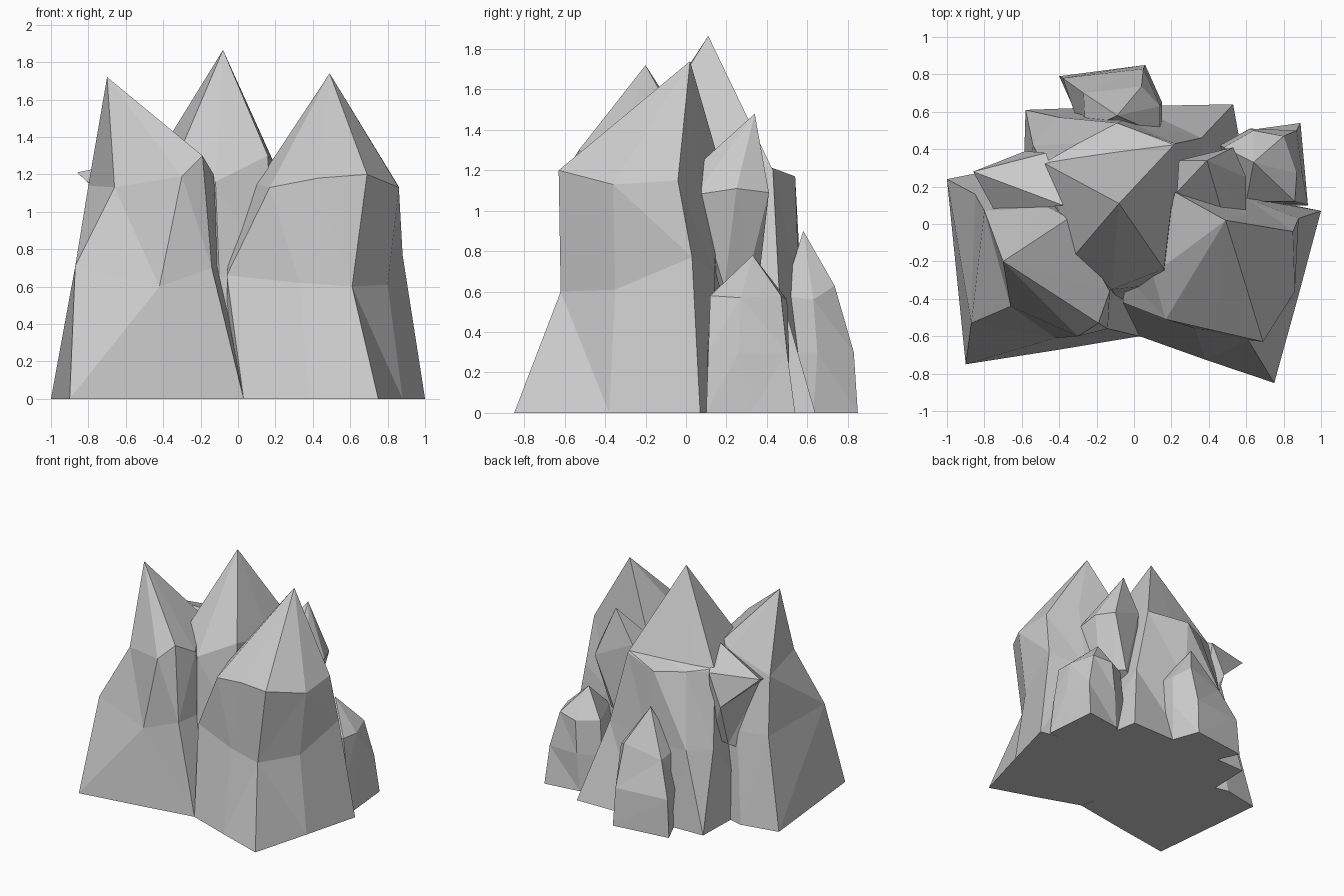
import bpy, bmesh


def rock(name, apex, *rings):
    """Faceted rock: loft equal-sized rings from bottom to top, closed by an apex."""
    bm = bmesh.new()
    loops = [[bm.verts.new(p if len(p) == 3 else (*p, 0)) for p in ring] for ring in rings]
    tip = bm.verts.new(apex)
    n = len(loops[0])
    bm.faces.new(loops[0][::-1])
    for i in range(n):
        j = (i + 1) % n
        for a, b in zip(loops, loops[1:]):
            bm.faces.new((a[i], a[j], b[j], b[i]))
        bm.faces.new((loops[-1][i], loops[-1][j], tip))
    bmesh.ops.triangulate(bm, faces=[f for f in bm.faces if len(f.verts) == 4])
    bmesh.ops.recalc_face_normals(bm, faces=bm.faces)
    mesh = bpy.data.meshes.new(name)
    bm.to_mesh(mesh)
    bm.free()
    bpy.context.collection.objects.link(bpy.data.objects.new(name, mesh))


# Three tall main spires
rock("left_spire", (-.70, -.20, 1.72),
     [(-.90, -.75), (-.42, -.675), (.03, -.60), (-.10, -.20), (-.30, .20), (-.70, .30), (-1, .24)],
     [(-.87, -.53, .71), (-.42, -.61, .60), (-.14, -.56, .70), (-.10, -.30, .70),
      (-.30, .12, .70), (-.60, .20, .70), (-.85, .16, .70)],
     [(-.66, -.44, 1.13), (-.30, -.60, 1.19), (-.19, -.53, 1.30), (-.13, -.36, 1.20),
      (-.35, .03, 1.30), (-.46, .09, 1.27), (-.80, .07, 1.14)])

# The centre spire has a small ledge behind its tip, so its top ring is stepped
centre_tip = (-.08, .11, 1.865)
centre_top = [(-.12, -.35, 1.16), (.16, -.24, 1.30), (.20, .10, 1.24), (.22, .43, 1.20),
              (-.09, .54, 1.17), (-.30, .43, 1.18), (-.49, .33, 1.20), (-.32, -.17, 1.30)]
centre_step = [tuple(a + .02 * (b - a) for a, b in zip(p, centre_tip)) for p in centre_top]
centre_step[4:6] = [(-.09, .385, 1.21), (-.30, .355, 1.21)]
rock("centre_spire", centre_tip,
     [(-.12, -.50), (.25, -.45), (.60, .25), (.53, .64), (.0, .63), (-.30, .62), (-.58, .61), (-.60, -.10)],
     [(-.10, -.38, .65), (.18, -.32, .65), (.35, .20, .65), (.36, .46, .62),
      (-.05, .56, .62), (-.40, .57, .62), (-.54, .42, .62), (-.45, -.10, .65)],
     centre_top, centre_step)

rock("right_spire", (.49, .02, 1.74),
     [(.03, -.60), (.38, -.725), (.75, -.85), (.88, -.38), (1, .07), (.60, .15), (.15, .10), (-.05, -.30)],
     [(-.06, -.42, .66), (.33, -.56, .62), (.61, -.62, .60), (.80, -.35, .61),
      (.88, .03, .77), (.60, .14, .70), (.20, .17, .65), (-.04, -.28, .80)],
     [(.17, -.51, 1.13), (.43, -.57, 1.18), (.69, -.63, 1.20), (.86, -.36, 1.13),
      (.85, -.04, 1.15), (.60, .05, 1.25), (.22, .17, 1.22), (.10, -.27, 1.15)])

# Leaning shards wedged between the spires
rock("left_shard", (-.86, .28, 1.21),
     [(-.62, .18, .55), (-.45, .15, .60), (-.45, .30, .65), (-.56, .26, .60)],
     [(-.74, .06, 1.10), (-.38, .10, 1.31), (-.47, .38, 1.20), (-.58, .39, .95)])

rock("right_shard", (.39, .34, 1.48),
     [(.25, .20, .55), (.44, .17, .60), (.50, .19, .62), (.46, .30, .65), (.38, .36, .65), (.24, .30, .60)],
     [(.23, .17, 1.25), (.48, .03, 1.20), (.60, .05, 1.08), (.60, .25, 1.11),
      (.53, .41, 1.09), (.24, .34, 1.22)])

# Low stones at the back
rock("back_right_stone", (.64, .33, .78),
     [(.55, .10), (.93, .10), (.91, .32), (.89, .54), (.60, .50), (.45, .38)],
     [(.55, .10, .30), (.90, .11, .30), (.90, .26, .30), (.87, .50, .30), (.62, .51, .30), (.46, .42, .30)],
     [(.60, .12, .57), (.86, .12, .58), (.87, .27, .57), (.80, .47, .58), (.64, .50, .56), (.48, .41, .57)])

rock("back_stone", (-.09, .58, .90),
     [(-.26, .48), (.13, .48), (.14, .63), (.06, .85), (-.40, .79)],
     [(-.28, .48, .30), (.15, .48, .30), (.15, .65, .30), (.05, .83, .30), (-.38, .78, .30)],
     [(-.26, .50, .58), (.14, .48, .58), (.14, .63, .56), (.04, .735, .63), (-.27, .70, .56)])
